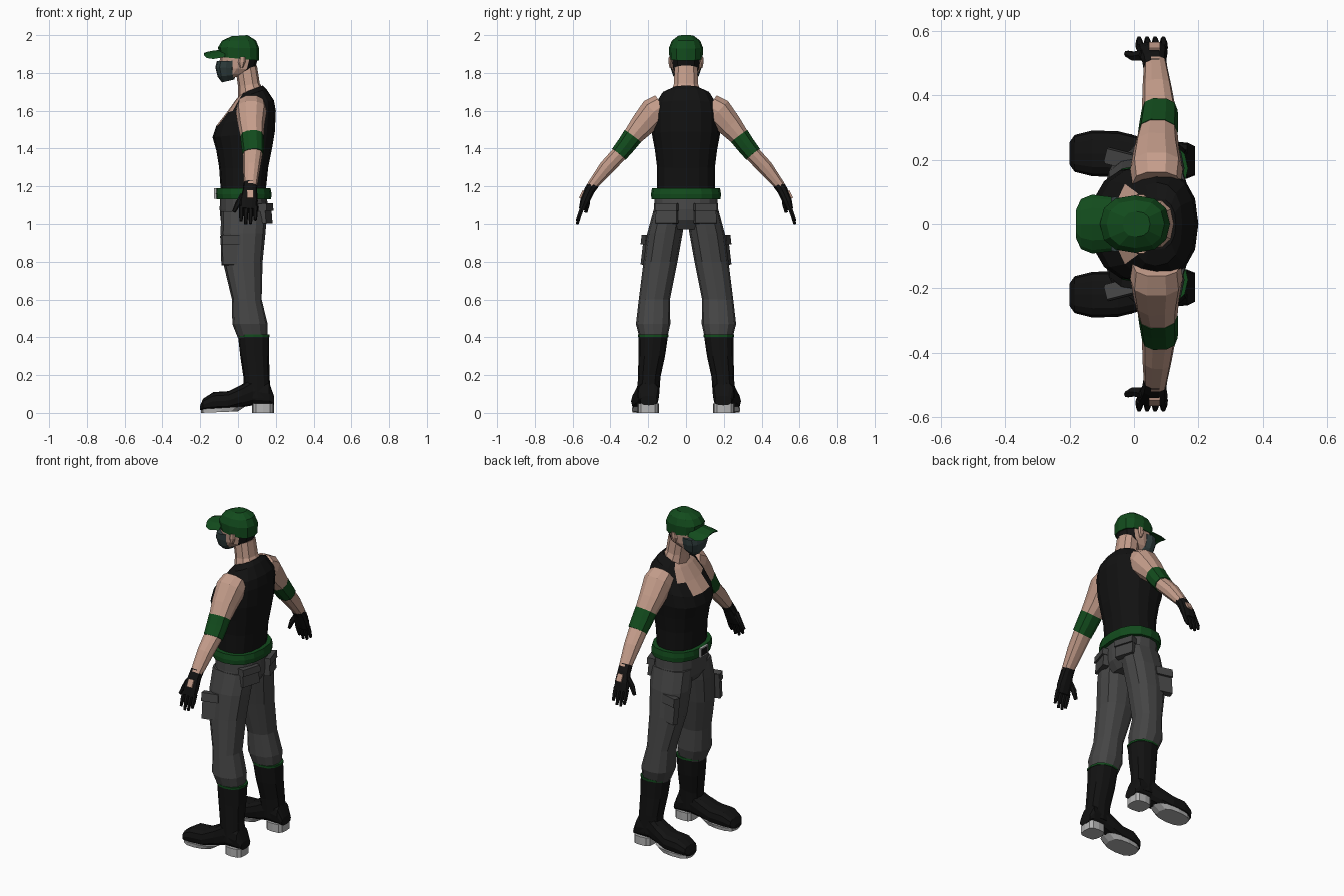
import bpy, bmesh, math
from mathutils import Vector, Matrix


def material(name, r, g, b):
    m = bpy.data.materials.new(name)
    m.diffuse_color = (r, g, b, 1)
    return m


BLACK = material("black", .006, .006, .006)
SKIN = material("skin", .56, .34, .26)
GREEN = material("green", .006, .07, .012)
CLOTH = material("dark_grey", .06, .06, .06)
MASK = material("mask_grey", .03, .05, .05)
SOLE = material("light_grey", .45, .45, .45)


def finish(name, bm, mats, mirror=False, paint=None):
    bmesh.ops.recalc_face_normals(bm, faces=bm.faces)
    if paint:
        for f in bm.faces:
            f.material_index = int(paint(f.calc_center_median()))
    me = bpy.data.meshes.new(name)
    bm.to_mesh(me)
    bm.free()
    for m in mats:
        me.materials.append(m)
    ob = bpy.data.objects.new(name, me)
    bpy.context.collection.objects.link(ob)
    if mirror:
        mod = ob.modifiers.new("mirror", 'MIRROR')
        mod.use_axis = (False, True, False)
    return ob


def skin_rings(name, rings, mats, n=12, p=.85, bend=0, **kw):
    """Loft through rings given as (centre, half axis u, half axis v)."""
    bm = bmesh.new()
    loops = []
    for c, u, v in rings:
        loop = []
        for i in range(n):
            a = math.tau * i / n
            ca, sa = math.cos(a), math.sin(a)
            co = Vector(c) + Vector(u) * math.copysign(abs(ca) ** p, ca) \
                + Vector(v) * math.copysign(abs(sa) ** p, sa)
            co.z -= bend * co.y ** 2
            loop.append(bm.verts.new(co))
        loops.append(loop)
    for a, b in zip(loops, loops[1:]):
        for i in range(n):
            j = (i + 1) % n
            bm.faces.new((a[i], a[j], b[j], b[i]))
    bm.faces.new(loops[0])
    bm.faces.new(loops[-1])
    return finish(name, bm, mats, **kw)


def stack(name, rows, mats, **kw):
    """Rows: front x, front z, back x, back z, centre y, half width."""
    return skin_rings(name, [(((a + c) / 2, y, (b + d) / 2), ((c - a) / 2, 0, (d - b) / 2), (0, w, 0))
                             for a, b, c, d, y, w in rows], mats, **kw)


def along_x(name, rows, mats, **kw):
    """Rows: x, centre y, half width, bottom z, top z."""
    return skin_rings(name, [((x, y, (b + t) / 2), (0, 0, (t - b) / 2), (0, w, 0))
                             for x, y, w, b, t in rows], mats, **kw)


def limb(name, rows, mats, **kw):
    """Rows: x, y, z, half width, half thickness along a bent path."""
    pts = [Vector(r[:3]) for r in rows]
    rings = []
    for i, r in enumerate(rows):
        d = (pts[min(i + 1, len(pts) - 1)] - pts[max(i - 1, 0)]).normalized()
        u = (Vector((1, 0, 0)) - d * d.x).normalized()
        rings.append((pts[i], u * r[3], d.cross(u) * r[4]))
    return skin_rings(name, rings, mats, mirror=True, **kw)


def box(name, loc, size, mat, rx=0, ry=0, rz=0, mirror=False):
    bm = bmesh.new()
    rot = Matrix.Rotation(rz, 4, 'Z') @ Matrix.Rotation(ry, 4, 'Y') @ Matrix.Rotation(rx, 4, 'X')
    bmesh.ops.create_cube(bm, size=1, matrix=Matrix.Translation(loc) @ rot @ Matrix.Diagonal((*size, 1)))
    return finish(name, bm, [mat], mirror)


# Torso in a sleeveless shirt, skin at the neckline
stack("torso", [(-.09, 1.16, .145, 1.16, 0, .155), (-.10, 1.3, .16, 1.3, 0, .153),
                (-.115, 1.39, .18, 1.4, 0, .165), (-.135, 1.46, .195, 1.49, 0, .18),
                (-.115, 1.52, .20, 1.6, 0, .18), (-.06, 1.59, .19, 1.655, 0, .168),
                (-.01, 1.66, .15, 1.715, 0, .13), (.015, 1.69, .13, 1.733, 0, .08)],
      [BLACK, SKIN], n=16,
      paint=lambda c: c.z > 1.54 and c.x < .02 and abs(c.y) < .09)

# Neck, head, ears
stack("neck", [(0, 1.65, .145, 1.69, 0, .09), (.0, 1.73, .115, 1.745, 0, .067),
               (-.01, 1.8, .1, 1.84, 0, .063)], [SKIN], n=10)
stack("head", [(-.08, 1.755, -.02, 1.775, 0, .035), (-.1, 1.785, .05, 1.8, 0, .062),
               (-.103, 1.825, .09, 1.82, 0, .076), (-.095, 1.88, .105, 1.875, 0, .083),
               (-.085, 1.93, .1, 1.93, 0, .08)], [SKIN, BLACK],
      paint=lambda c: c.x > .04 and c.z > 1.805)
stack("ear", [(.012, 1.825, .025, 1.825, .08, .008), (.0, 1.855, .04, 1.86, .084, .01),
              (.008, 1.885, .038, 1.885, .084, .008)], [SKIN], n=6, mirror=True)

# Face mask
stack("face_mask", [(-.085, 1.75, -.02, 1.765, 0, .04), (-.108, 1.78, -.01, 1.79, 0, .068),
                    (-.12, 1.83, -.008, 1.825, 0, .082), (-.112, 1.862, -.008, 1.865, 0, .086)],
      [MASK], p=.75)

# Cap and brim
stack("cap", [(-.098, 1.885, .112, 1.865, 0, .088), (-.106, 1.935, .112, 1.93, 0, .09),
              (-.085, 1.97, .095, 1.972, 0, .075), (-.035, 1.994, .05, 2.0, 0, .04)], [GREEN])
along_x("cap_brim", [(-.07, 0, .085, 1.908, 1.925), (-.13, 0, .092, 1.906, 1.918),
                     (-.165, 0, .078, 1.901, 1.911), (-.18, 0, .045, 1.899, 1.906)],
        [GREEN], bend=4.5)

# Arms, bands, gloves
limb("arm", [(.07, .125, 1.625, .075, .07), (.07, .17, 1.595, .082, .08), (.07, .235, 1.52, .07, .067),
             (.075, .29, 1.455, .06, .052), (.078, .35, 1.375, .053, .044),
             (.072, .42, 1.30, .046, .042), (.066, .50, 1.2, .035, .028)], [SKIN], n=10)
limb("arm_band", [(.074, .282, 1.465, .062, .056), (.077, .315, 1.42, .06, .052),
                  (.08, .355, 1.37, .056, .048)], [GREEN], n=10)
limb("glove", [(.066, .487, 1.215, .037, .031), (.063, .51, 1.18, .038, .029),
               (.058, .535, 1.125, .047, .026), (.055, .55, 1.08, .046, .018)], [BLACK], n=10)
box("glove_opening", (.064, .552, 1.158), (.035, .01, .045), SKIN, rx=.45, mirror=True)
for i in range(4):
    x = .018 + .025 * i
    tip = (1.015, .998, 1.0, 1.02)[i]
    limb("finger_%d" % (i + 1), [(x, .547, 1.095, .0125, .013), (x - .001, .563, 1.05, .012, .012),
                                 (x - .002, .576, tip, .008, .008)], [BLACK], n=6)
limb("thumb", [(.03, .525, 1.155, .018, .018), (.0, .522, 1.11, .015, .015),
               (-.022, .53, 1.065, .01, .01)], [BLACK], n=6)

# Trousers
stack("hips", [(-.095, 1.16, .15, 1.16, 0, .165), (-.097, 1.08, .16, 1.08, 0, .17),
               (-.092, 1.02, .155, 1.02, 0, .18), (-.06, .97, .12, .97, 0, .15)], [CLOTH], n=16)
stack("trouser_leg", [(xf, z, xb, z, (a + b) / 2, (b - a) / 2) for z, xf, xb, a, b in (
    (1.07, -.09, .155, .002, .173), (.95, -.092, .145, .018, .205), (.8, -.08, .13, .045, .225),
    (.6, -.032, .125, .085, .25), (.47, -.03, .157, .083, .265), (.395, .0, .155, .1, .245))],
    [CLOTH], mirror=True)

# Pockets
box("side_pocket", (-.04, .203, .86), (.095, .035, .155), CLOTH, rx=.12, rz=-.25, mirror=True)
box("side_pocket_flap", (-.04, .205, .915), (.1, .042, .05), CLOTH, rx=.12, rz=-.25, mirror=True)
box("back_pocket", (.145, .1, 1.055), (.035, .115, .105), CLOTH, ry=-.08, rz=.3, mirror=True)
box("back_pocket_flap", (.147, .1, 1.09), (.045, .12, .04), CLOTH, ry=-.08, rz=.3, mirror=True)

# Belt and buckle
stack("belt", [(-.115, 1.133, .175, 1.133, 0, .183), (-.12, 1.16, .178, 1.16, 0, .185),
               (-.117, 1.19, .172, 1.19, 0, .18)], [GREEN], n=16)
for s in (-1, 1):
    box("buckle_side", (-.121, s * .034, 1.162), (.012, .007, .055), SOLE)
    box("buckle_bar", (-.121, 0, 1.162 + s * .025), (.012, .07, .006), SOLE)
box("buckle_plate", (-.119, 0, 1.162), (.01, .062, .045), BLACK)

# Boots
stack("boot_shaft", [(.0, .41, .165, .41, .173, .078), (.012, .3, .165, .3, .181, .07),
                     (.03, .18, .166, .2, .195, .06), (.03, .08, .175, .08, .2, .057)],
      [BLACK], mirror=True)
stack("boot_trim", [(-.003, .403, .168, .403, .173, .08), (-.003, .415, .168, .415, .173, .08)],
      [GREEN], mirror=True)
along_x("boot_foot", [(-.2, .22, .035, .015, .04), (-.185, .22, .057, .012, .075),
                      (-.13, .22, .071, .012, .11), (-.05, .218, .071, .015, .115),
                      (.02, .208, .063, .03, .15), (.08, .2, .056, .04, .19),
                      (.165, .198, .056, .04, .16), (.19, .197, .045, .04, .09)],
        [BLACK], p=.75, mirror=True)
stack("boot_heel", [(.075, 0, .19, 0, .2, .056), (.075, .05, .19, .05, .2, .056)],
      [SOLE], p=.6, mirror=True)
stack("boot_sole", [(-.195, 0, .0, .008, .22, .064), (-.198, .02, .04, .035, .219, .068)],
      [SOLE], p=.75, mirror=True)
